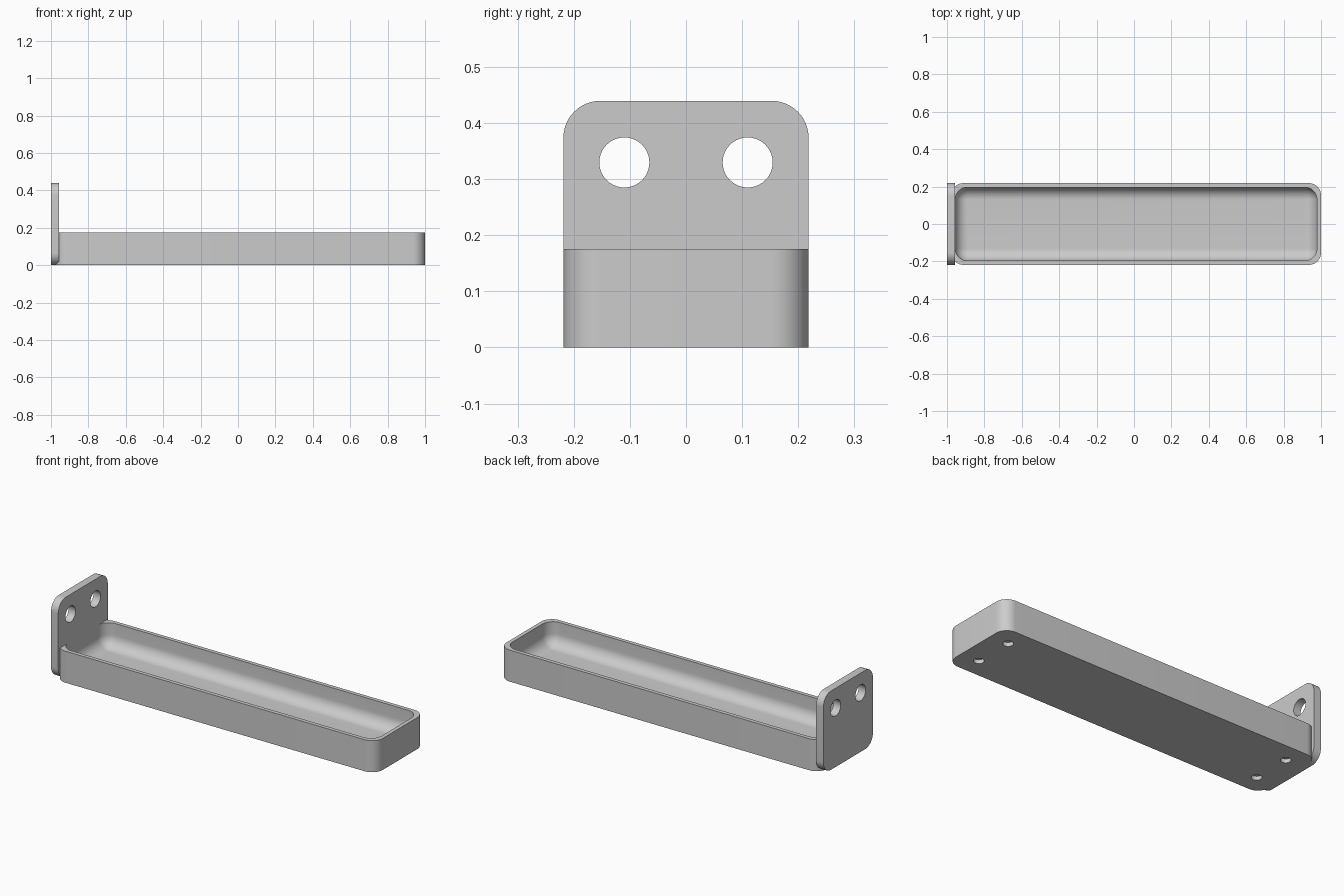
import bpy, bmesh
from math import sin, cos, pi
from mathutils import Matrix

cube = bpy.data.objects.get("Cube")
if cube:
    bpy.data.objects.remove(cube, do_unlink=True)

MM = 2 / 91                    # all sizes below are in millimetres
LEFT, RIGHT = -44.5, 45.5      # tray ends
HALF = 9.94                    # half width
HEIGHT, FLOOR, WALL, R = 8, 2, 1, 3

grey = bpy.data.materials.new("light grey")
grey.use_nodes = True
grey.diffuse_color = (0.6, 0.6, 0.6, 1)
bsdf = next(n for n in grey.node_tree.nodes if n.type == "BSDF_PRINCIPLED")
bsdf.inputs["Base Color"].default_value = grey.diffuse_color


def rounded_rect(u0, u1, v0, v1, r, steps=12):
    """Counter-clockwise outline with round corners."""
    corners = [(u1 - r, v1 - r), (u0 + r, v1 - r), (u0 + r, v0 + r), (u1 - r, v0 + r)]
    return [(cu + r * cos(a), cv + r * sin(a))
            for k, (cu, cv) in enumerate(corners)
            for a in [(k + s / steps) * pi / 2 for s in range(steps + 1)]]


def loft(name, rings):
    """Join equal-length rings into a closed solid."""
    bm = bmesh.new()
    loops = [[bm.verts.new([c * MM for c in p]) for p in ring] for ring in rings]
    for a, b in zip(loops, loops[1:]):
        for i in range(len(a)):
            j = (i + 1) % len(a)
            bm.faces.new((a[i], a[j], b[j], b[i]))
    bm.faces.new(loops[0][::-1])
    bm.faces.new(loops[-1])
    bmesh.ops.recalc_face_normals(bm, faces=bm.faces)
    return to_object(name, bm)


def to_object(name, bm):
    mesh = bpy.data.meshes.new(name)
    bm.to_mesh(mesh)
    bm.free()
    mesh.materials.append(grey)
    obj = bpy.data.objects.new(name, mesh)
    bpy.context.collection.objects.link(obj)
    return obj


def drill(obj, centres, radius, depth, axis):
    """Cut round holes, each centred on a point along the axis."""
    bm = bmesh.new()
    turn = Matrix.Rotation(pi / 2, 4, "Y") if axis == "X" else Matrix()
    for c in centres:
        bmesh.ops.create_cone(bm, cap_ends=True, segments=40, radius1=radius * MM,
                              radius2=radius * MM, depth=depth * MM,
                              matrix=Matrix.Translation([v * MM for v in c]) @ turn)
    cutter = to_object("hole_cutter", bm)
    cutter.hide_render = True
    mod = obj.modifiers.new("holes", "BOOLEAN")
    mod.operation, mod.solver, mod.object = "DIFFERENCE", "EXACT", cutter
    bpy.context.view_layer.objects.active = obj
    bpy.ops.object.modifier_apply(modifier=mod.name)
    bpy.data.objects.remove(cutter, do_unlink=True)


def tray_ring(z, inset, r):
    outline = rounded_rect(LEFT + inset, RIGHT - inset, -HALF + inset, HALF - inset, r)
    return [(x, y, z) for x, y in outline]


# Tray: outer wall, rim, inner wall, then a rounded cove down to the floor
rings = [tray_ring(0, 0, R), tray_ring(HEIGHT, 0, R), tray_ring(HEIGHT, WALL, R)]
for s in range(13):
    a = s / 12 * pi / 2
    cove = R * (1 - cos(a))
    rings.append(tray_ring(FLOOR + R * (1 - sin(a)), WALL + cove, max(R - cove, 0.02)))
tray = loft("tray", rings)

# Shallow blind holes in the underside
drill(tray, [(x, y, 0) for x in (LEFT + 5, RIGHT - 5) for y in (-5, 5)], 1.2, 2, "Z")

# Upright mounting plate with two through holes
outline = rounded_rect(-HALF, HALF, 0, 20, R)
plate = loft("mounting_plate", [[(x, y, z) for y, z in outline] for x in (-45.5, -43.5)])
drill(plate, [(LEFT, y, 15) for y in (-5, 5)], 2.03, 6, "X")

# Smooth the curves, keep the edges crisp
for obj in (tray, plate):
    bpy.ops.object.select_all(action="DESELECT")
    obj.select_set(True)
    bpy.context.view_layer.objects.active = obj
    bpy.ops.object.shade_smooth_by_angle(angle=pi / 6)
